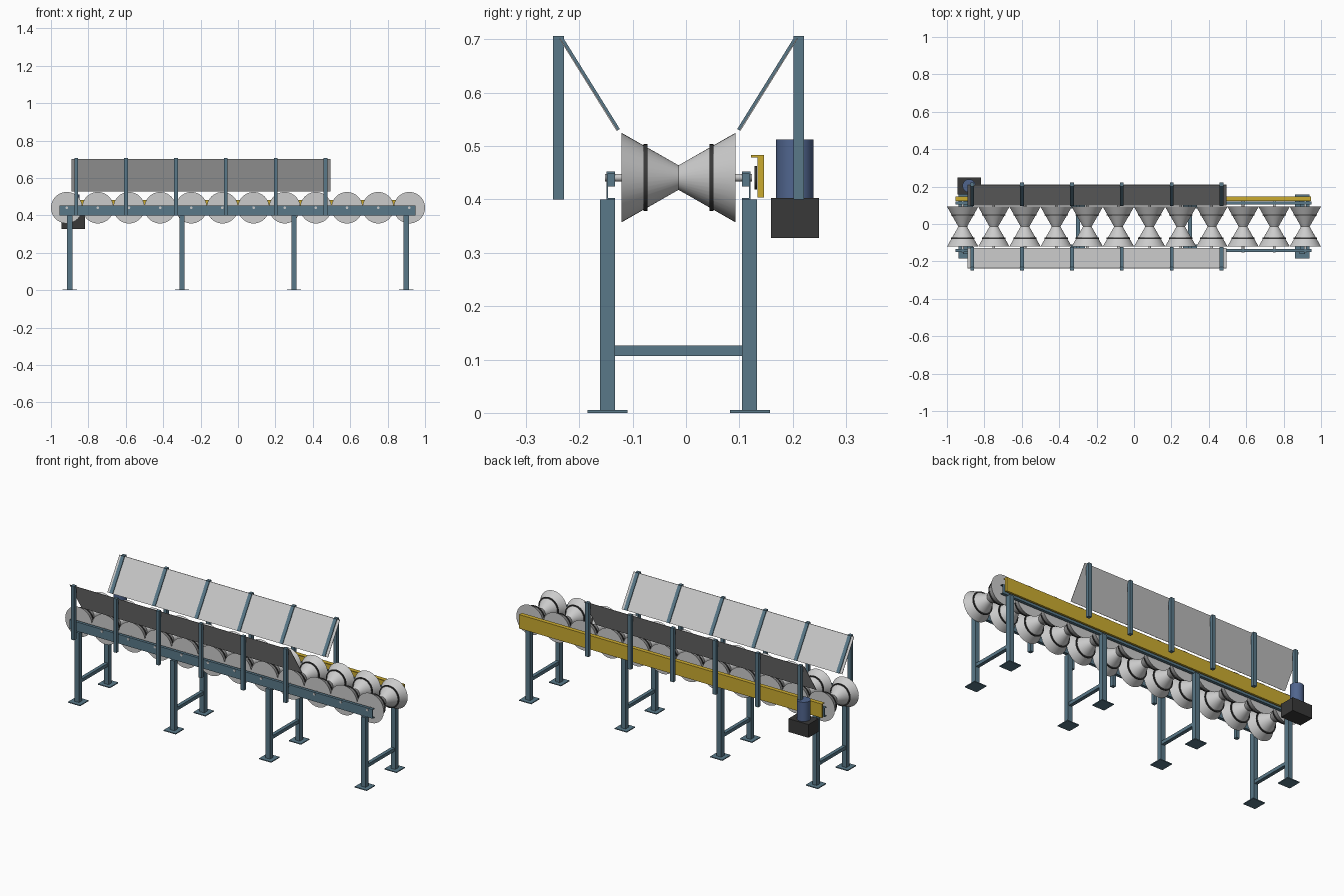
import bpy, bmesh, math
from mathutils import Matrix

if "Cube" in bpy.data.objects:
    bpy.data.objects.remove(bpy.data.objects["Cube"])

CY = -0.014          # centre line of the rollers in y
AX = 0.441           # roller axis height


def material(name, rgb):
    m = bpy.data.materials.new(name)
    m.diffuse_color = (*rgb, 1)
    m.use_nodes = True
    m.node_tree.nodes["Principled BSDF"].inputs["Base Color"].default_value = m.diffuse_color
    return m


STEEL = material("blue_steel", (0.10, 0.19, 0.25))
YELLOW = material("guard_yellow", (0.60, 0.41, 0.03))
DARK = material("dark", (0.04, 0.04, 0.04))
BLUE = material("motor_blue", (0.08, 0.13, 0.27))


def finish(name, bm, mat=None, smooth=False):
    bmesh.ops.recalc_face_normals(bm, faces=bm.faces)
    me = bpy.data.meshes.new(name)
    bm.to_mesh(me)
    bm.free()
    ob = bpy.data.objects.new(name, me)
    bpy.context.collection.objects.link(ob)
    if mat:
        me.materials.append(mat)
    if smooth:
        bpy.ops.object.select_all(action='DESELECT')
        ob.select_set(True)
        bpy.context.view_layer.objects.active = ob
        bpy.ops.object.shade_smooth_by_angle(angle=math.radians(30))
    return ob


def box(name, x, y, z, mat=None):
    """Box from (min, max) pairs."""
    bm = bmesh.new()
    bmesh.ops.create_cube(bm, size=1)
    for v in bm.verts:
        for i, (a, b) in enumerate((x, y, z)):
            v.co[i] = (a + b) / 2 + v.co[i] * (b - a)
    return finish(name, bm, mat)


def extrude(name, profile, x0, x1, mat=None):
    """Extrude a closed (y, z) profile along x."""
    bm = bmesh.new()
    f = bm.faces.new([bm.verts.new((x0, y, z)) for y, z in profile])
    r = bmesh.ops.extrude_face_region(bm, geom=[f])
    for v in r["geom"]:
        if isinstance(v, bmesh.types.BMVert):
            v.co.x = x1
    return finish(name, bm, mat)


def lathe(name, profile, mat=None, axis='Y', loc=(0, 0, 0), n=40):
    """Revolve (radius, height) points about the chosen axis."""
    bm = bmesh.new()
    rings = []
    for r, h in profile:
        ring = []
        for i in range(n):
            a = 2 * math.pi * i / n
            c, s = r * math.cos(a), r * math.sin(a)
            ring.append(bm.verts.new((c, h, s) if axis == 'Y' else (c, s, h)))
        rings.append(ring)
    for a, b in zip(rings, rings[1:]):
        for i in range(n):
            bm.faces.new((a[i], a[(i + 1) % n], b[(i + 1) % n], b[i]))
    bm.faces.new(rings[0])
    bm.faces.new(rings[-1])
    bmesh.ops.transform(bm, matrix=Matrix.Translation(loc), verts=bm.verts)
    return finish(name, bm, mat, True)


def both(s, pts):
    """Place (distance from centre, z) points on side s."""
    return [(CY + s * d, z) for d, z in pts]


def span(s, a, b):
    return tuple(sorted((CY + s * a, CY + s * b)))


# double-cone rollers with bands, shafts and drive sprockets
for i in range(12):
    x = -0.916 + i * 1.832 / 11
    at = (x, CY, AX)
    lathe(f"roller_{i}", [(0.084, -0.107), (0.023, 0), (0.084, 0.107)], None, loc=at)
    lathe(f"shaft_{i}", [(0.007, -0.138), (0.007, 0.138)], None, loc=at, n=16)
    for s, side in ((-1, "front"), (1, "back")):
        lathe(f"{side}_roller_band_{i}",
              [(0.0625, s * 0.062 - 0.0035), (0.0625, s * 0.062 + 0.0035)], DARK, loc=at)
        box(f"{side}_bearing_{i}", (x - 0.014, x + 0.014), span(s, 0.119, 0.132),
            (0.424, 0.449), STEEL)
    lathe(f"sprocket_{i}", [(0.022, 0.142), (0.022, 0.147)], DARK, loc=at, n=20)

# frame rails, legs and feet on both sides
for s, side in ((-1, "front"), (1, "back")):
    rail = [(0.119, 0.400), (0.135, 0.400), (0.135, 0.452), (0.119, 0.452),
            (0.119, 0.449), (0.132, 0.449), (0.132, 0.403), (0.119, 0.403)]
    extrude(f"{side}_rail", both(s, rail), -0.955, 0.95, STEEL)
    for i, x in enumerate((-0.9, -0.3, 0.3, 0.9)):
        box(f"{side}_leg_{i}", (x - 0.014, x + 0.014), span(s, 0.119, 0.147),
            (0.004, 0.4), STEEL)
        box(f"{side}_foot_{i}", (x - 0.038, x + 0.038), span(s, 0.096, 0.171),
            (0, 0.005), STEEL)

    # sloping side panel with posts and ribs
    panel = [(0.211, 0.700), (0.2135, 0.7015), (0.1175, 0.5305), (0.114, 0.529)]
    panel = [(0.2215, 0.702), (0.2240, 0.702), (0.1165, 0.529), (0.1140, 0.530)]
    extrude(f"{side}_side_panel", both(s, panel), -0.89, 0.494)
    rib = [(0.2290, 0.706), (0.2180, 0.706), (0.1100, 0.532), (0.1150, 0.529),
           (0.2240, 0.703)]
    for i in range(6):
        x = -0.865 + i * 0.2666
        box(f"{side}_panel_post_{i}", (x - 0.01, x + 0.01), span(s, 0.215, 0.235),
            (0.4, 0.706), STEEL)
        extrude(f"{side}_panel_rib_{i}", both(s, rib), x - 0.01, x + 0.01, STEEL)

# cross braces between the legs
for i, x in enumerate((-0.9, -0.3, 0.3, 0.9)):
    box(f"cross_brace_{i}", (x - 0.01, x + 0.01), (-0.133, 0.105), (0.107, 0.126), STEEL)

# yellow chain guard along the back
extrude("chain_guard", [(0.134, 0.404), (0.146, 0.404), (0.146, 0.483), (0.122, 0.483),
                        (0.122, 0.479), (0.134, 0.479)], -0.955, 0.945, YELLOW)

# drive unit
box("gearbox", (-0.943, -0.817), (0.159, 0.249), (0.328, 0.403), DARK)
lathe("motor", [(0.035, 0.403), (0.035, 0.512)], BLUE, axis='Z', loc=(-0.882, 0.204, 0))
